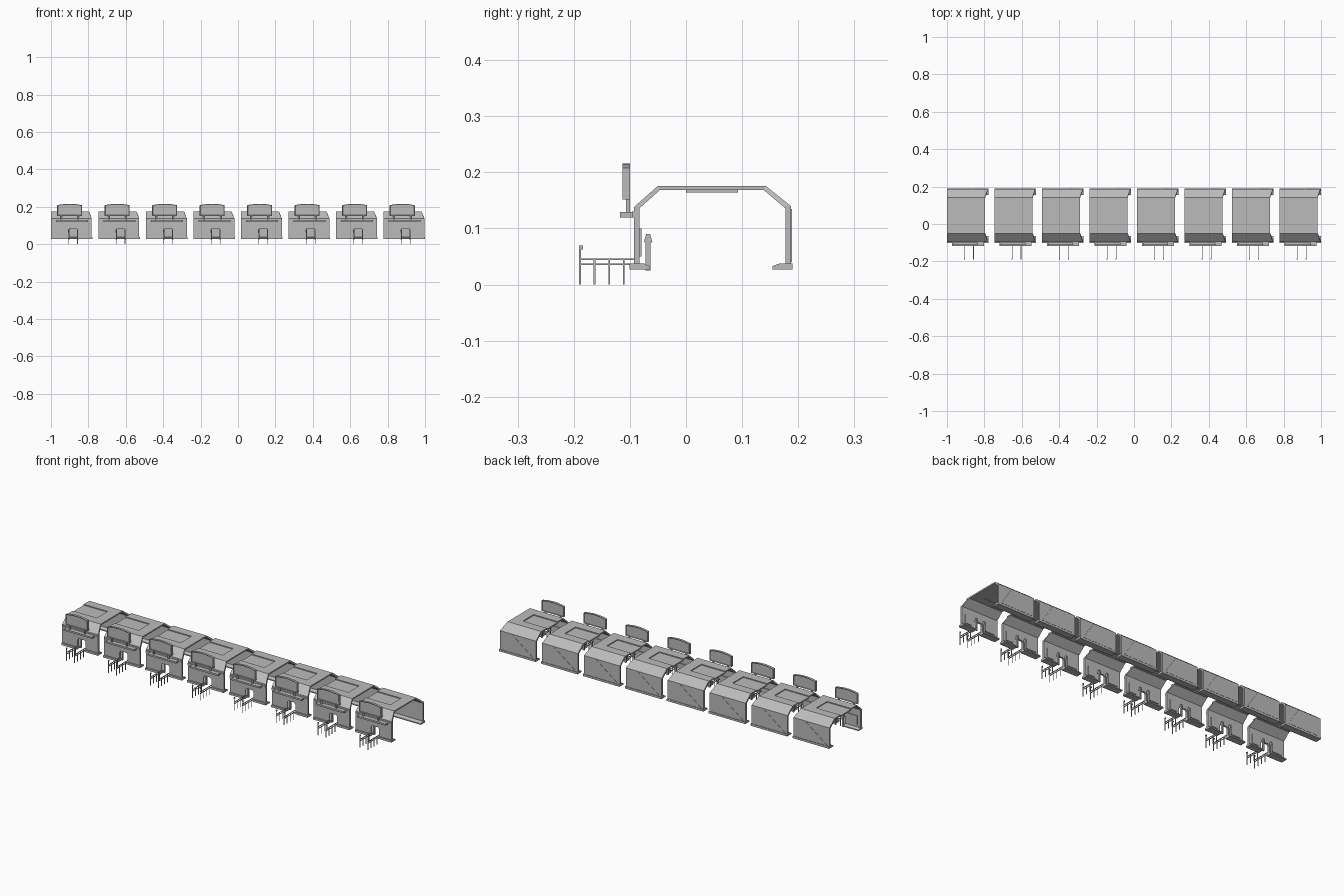
import bpy, bmesh
from mathutils import Vector

if "Cube" in bpy.data.objects:
    bpy.data.objects.remove(bpy.data.objects["Cube"], do_unlink=True)

UNITS = 8
PITCH = 0.254
WIDTH = 0.222

grey = bpy.data.materials.new("plain_grey")
grey.use_nodes = True
grey.diffuse_color = (0.5, 0.5, 0.5, 1)
bsdf = grey.node_tree.nodes["Principled BSDF"]
bsdf.inputs["Base Color"].default_value = grey.diffuse_color
bsdf.inputs["Roughness"].default_value = 0.8


def repeat(name, bm):
    """Place one mesh in every station along the row."""
    bmesh.ops.recalc_face_normals(bm, faces=bm.faces)
    mesh = bpy.data.meshes.new(name)
    bm.to_mesh(mesh)
    bm.free()
    mesh.materials.append(grey)
    for i in range(UNITS):
        ob = bpy.data.objects.new(f"{name}_{i + 1}", mesh)
        ob.location.x = -1 + i * PITCH
        bpy.context.collection.objects.link(ob)


def prism(name, outline, lo, hi, axis="x", inset=0, trim=None):
    """Extrude an outline along x (points y,z) or along y (points x,z)."""
    bm = bmesh.new()

    def place(p, d):
        if axis == "x":
            return Vector((d, p[0], p[1]))
        return Vector((p[0], d, p[1]))

    a = [bm.verts.new(place(p, lo)) for p in outline]
    b = [bm.verts.new(place(p, trim(p) if trim else hi)) for p in outline]
    caps = [bm.faces.new(a), bm.faces.new(b[::-1])]
    n = len(a)
    for i in range(n):
        j = (i + 1) % n
        bm.faces.new((a[i], b[i], b[j], a[j]))
    if inset:
        bmesh.ops.recalc_face_normals(bm, faces=bm.faces)
        bmesh.ops.inset_individual(bm, faces=caps, thickness=inset, depth=-0.003)
    repeat(name, bm)


def box(name, x, y, z):
    prism(name, [(y[0], z[0]), (y[1], z[0]), (y[1], z[1]), (y[0], z[1])], *x)


# Roof: the +x end narrows toward the ridge
def roof_end(p):
    return 0.203 if p[1] > 0.16 else 0.218


prism("front_slope", [(-0.093, 0.138), (-0.05, 0.176), (-0.046, 0.169), (-0.083, 0.136)],
      0, 0, trim=roof_end)
prism("rear_slope", [(0.187, 0.14), (0.142, 0.176), (0.138, 0.169), (0.177, 0.136)],
      0, 0, trim=roof_end)
box("roof_front_strip", (0, 0.203), (-0.05, 0), (0.169, 0.176))
box("roof_rear_strip", (0, 0.203), (0.093, 0.142), (0.169, 0.176))
box("roof_end_band", (0.145, 0.203), (0, 0.093), (0.169, 0.176))
box("recessed_roof_panel", (0, 0.147), (0, 0.093), (0.164, 0.171))

# Rear wall with its foot and diagonal panel
box("rear_wall", (0, 0.218), (0.177, 0.187), (0.03, 0.14))
prism("rear_foot", [(0.154, 0.027), (0.19, 0.027), (0.19, 0.038), (0.168, 0.038), (0.154, 0.033)],
      0, WIDTH)
prism("rear_diagonal_panel", [(0.01, 0.04), (0.2, 0.04), (0.14, 0.135)], 0.187, 0.1885, "y")

# Front wall with a doorway
DOOR = (0.094, 0.142)
prism("front_wall", [(0, 0.03), (DOOR[0], 0.03), (DOOR[0], 0.077), (0.1, 0.085),
                     (0.136, 0.085), (DOOR[1], 0.077), (DOOR[1], 0.03),
                     (0.218, 0.03), (0.218, 0.138), (0, 0.138)], -0.093, -0.083, "y")
foot = [(-0.101, 0.027), (-0.065, 0.027), (-0.065, 0.033), (-0.076, 0.038), (-0.101, 0.038)]
prism("front_foot_a", foot, 0, DOOR[0])
prism("front_foot_b", foot, DOOR[1], WIDTH)
box("inner_wide_panel", (0.018, 0.08), (-0.083, -0.079), (0.05, 0.1))
box("inner_narrow_panel", (0.16, 0.2), (-0.083, -0.079), (0.05, 0.1))
box("wall_band", (0, 0.218), (-0.096, -0.093), (0.12, 0.13))
box("sign_beam", (0.027, 0.198), (-0.118, -0.093), (0.12, 0.129))

# Pointed gate posts just inside the doorway
post = [(-0.072, 0.025), (-0.063, 0.025), (-0.063, 0.074), (-0.06, 0.076),
        (-0.064, 0.09), (-0.071, 0.09), (-0.075, 0.076), (-0.072, 0.074)]
for side, x in zip("ab", DOOR):
    prism(f"gate_post_{side}", post, x - 0.004, x + 0.004)

# Arched sign on two short posts
left, right = 0.033, 0.167
mid, half = (left + right) / 2, (right - left) / 2
steps = [k / 5 for k in range(-5, 6)]
arch = [(mid + t * half, 0.216 - 0.008 * t * t) for t in steps]
prism("sign", [(right, 0.152), (left, 0.152)] + arch, -0.113, -0.1, "y", inset=0.005)
for side, x in (("a", 0.055), ("b", 0.145)):
    box(f"sign_post_{side}", (x - 0.004, x + 0.004), (-0.107, -0.1), (0.125, 0.155))

# Queue fences leading to the doorway
for side, x in zip("ab", DOOR):
    span = (x - 0.0015, x + 0.0015)
    for level, z in (("upper", 0.045), ("lower", 0.036)):
        box(f"fence_{level}_rail_{side}", span, (-0.189, -0.093), (z - 0.0015, z + 0.0015))
    for k in range(4):
        y = -0.189 + k * 0.026
        top = 0.07 if k == 0 else 0.045
        box(f"fence_post_{side}{k}", span, (y - 0.0015, y + 0.0015), (0, top))
    box(f"fence_head_{side}", (x - 0.003, x + 0.003), (-0.19, -0.184), (0.063, 0.07))
